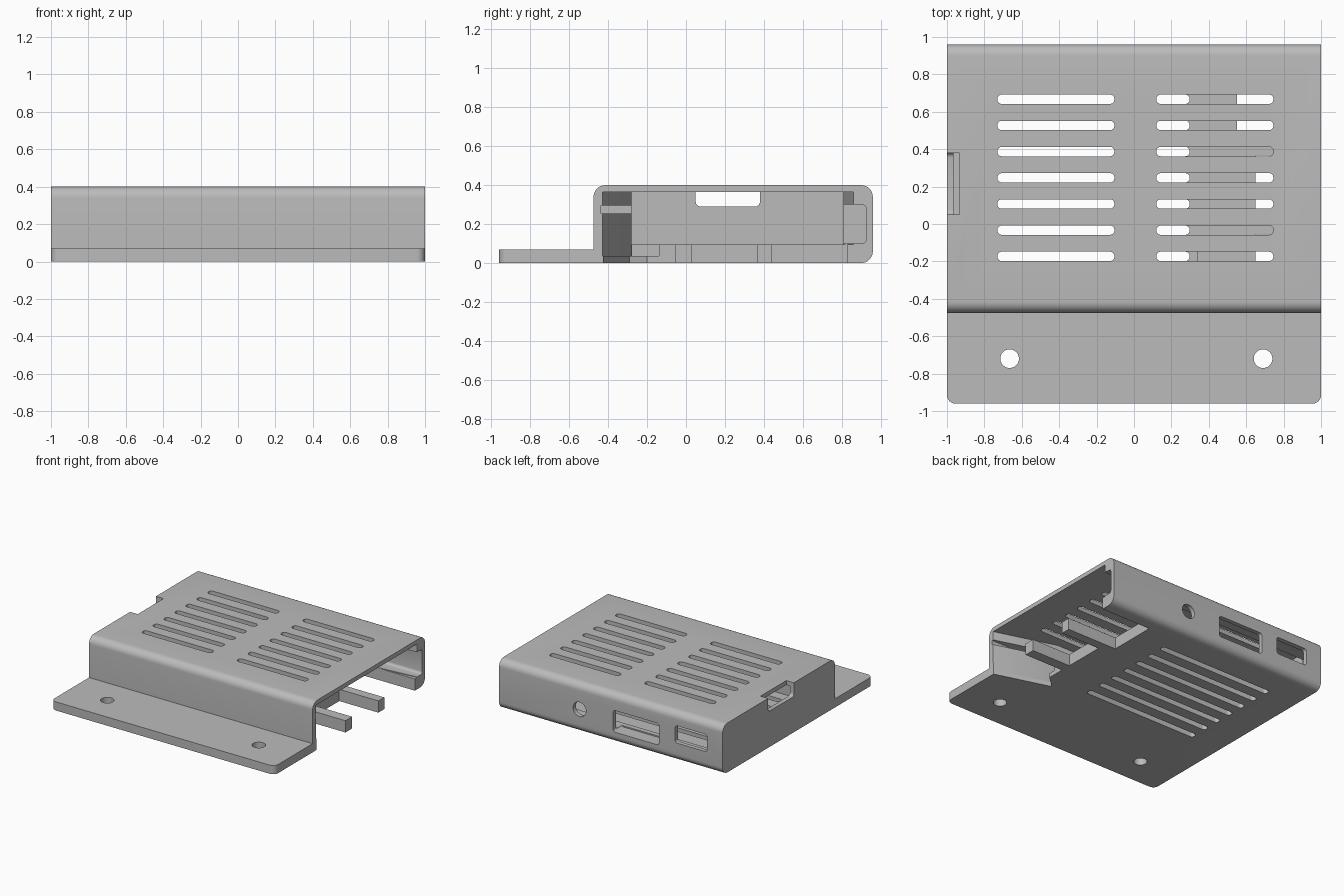
import bpy, bmesh, math

if "Cube" in bpy.data.objects:
    bpy.data.objects.remove(bpy.data.objects["Cube"])

grey = bpy.data.materials.new("plain grey")
grey.diffuse_color = (0.5, 0.5, 0.5, 1)
grey.use_nodes = True
grey.node_tree.nodes["Principled BSDF"].inputs["Base Color"].default_value = grey.diffuse_color


def arc(cx, cy, r, start, end, n=8):
    return [(cx + r * math.cos(math.radians(start + (end - start) * i / n)),
             cy + r * math.sin(math.radians(start + (end - start) * i / n))) for i in range(n + 1)]


def rounded(a0, a1, b0, b1, r, n=4):
    return (arc(a0 + r, b0 + r, r, 180, 270, n) + arc(a1 - r, b0 + r, r, 270, 360, n)
            + arc(a1 - r, b1 - r, r, 0, 90, n) + arc(a0 + r, b1 - r, r, 90, 180, n))


def prisms(name, parts):
    """Object made of extruded outlines: (outline, axis, low, high)."""
    bm = bmesh.new()
    for pts, axis, lo, hi in parts:
        def at(p, t):
            return {"x": (t, p[0], p[1]), "y": (p[0], t, p[1]), "z": (p[0], p[1], t)}[axis]
        a = [bm.verts.new(at(p, lo)) for p in pts]
        b = [bm.verts.new(at(p, hi)) for p in pts]
        bm.faces.new(a)
        bm.faces.new(b[::-1])
        for i in range(len(pts)):
            j = (i + 1) % len(pts)
            bm.faces.new((a[i], b[i], b[j], a[j]))
    bmesh.ops.recalc_face_normals(bm, faces=bm.faces)
    me = bpy.data.meshes.new(name)
    bm.to_mesh(me)
    bm.free()
    ob = bpy.data.objects.new(name, me)
    bpy.context.collection.objects.link(ob)
    me.materials.append(grey)
    return ob


# Case body and mounting flange share one profile along x
r = 0.06
profile = ([(-0.96, 0)] + arc(0.9, r, r, -90, 0) + arc(0.9, 0.34, r, 0, 90)
           + arc(-0.415, 0.34, r, 90, 180) + [(-0.475, 0.07), (-0.96, 0.07)])
case = prisms("case", [(profile, "x", -1, 1)])

# Round the two outer corners of the flange
bm = bmesh.new()
bm.from_mesh(case.data)
edges = [e for e in bm.edges if all(v.co.y < -0.95 for v in e.verts)
         and abs(e.verts[0].co.x - e.verts[1].co.x) < 0.01]
bmesh.ops.bevel(bm, geom=edges, offset=0.045, segments=6, profile=0.5, affect='EDGES')
bm.to_mesh(case.data)
bm.free()

cutters = []


def cut(name, *parts):
    ob = prisms(name, parts)
    ob.hide_render = True
    mod = case.modifiers.new(name, 'BOOLEAN')
    mod.operation = 'DIFFERENCE'
    mod.solver = 'EXACT'
    mod.object = ob
    cutters.append(ob)


# Inner space, flared at the open end
cut("cavity", ([(-0.965, -0.28), (0.5, -0.28), (1.1, -0.46), (1.1, 0.87),
                (0.5, 0.81), (-0.965, 0.81)], "z", 0.095, 0.365))
cut("back_pocket", (rounded(0.7, 0.925, 0.1, 0.3, 0.02), "x", -0.95, 1.1))
cut("board_groove", (rounded(-0.44, -0.2, 0.255, 0.295, 0.005), "x", -0.93, 1.1))
cut("floor_relief", ([(0.34, -0.14), (0.34, -0.278), (0.5, -0.278), (1.1, -0.458),
                      (1.1, -0.14)], "z", 0.035, 0.12))

# Open bays that leave two fingers of floor
cut("floor_bays",
    ([(0.65, -0.055), (0.65, -0.2), (0.55, -0.29), (1.1, -0.455), (1.1, -0.055)], "z", -0.1, 0.15),
    ([(0.65, 0.03), (1.1, 0.03), (1.1, 0.365), (0.65, 0.365)], "z", -0.1, 0.15),
    ([(0.55, 0.44), (1.1, 0.44), (1.1, 0.83), (0.55, 0.83)], "z", -0.1, 0.15))

# Vent slots in the top and the floor
slots = []
for i in range(7):
    y = 0.667 - 0.14 * i
    for x0, x1, z0, z1 in ((-0.73, -0.105, 0.3, 0.5), (0.12, 0.745, 0.3, 0.5),
                           (-0.73, 0.297, -0.1, 0.15)):
        slots.append((rounded(x0, x1, y - 0.025, y + 0.025, 0.022), "z", z0, z1))
cut("vent_slots", *slots)

# Screw holes, back ports and the notch in the closed end
cut("screw_holes", *[(arc(x, -0.72, 0.05, 0, 345, 23), "z", -0.1, 0.2) for x in (-0.665, 0.69)])
cut("back_ports",
    (arc(0.28, 0.19, 0.058, 0, 345, 23), "y", 0.85, 1.1),
    (rounded(-0.43, -0.02, 0.09, 0.265, 0.02), "y", 0.85, 1.1),
    (rounded(-0.86, -0.575, 0.15, 0.29, 0.02), "y", 0.85, 1.1))
cut("end_notch", (rounded(0.05, 0.38, 0.29, 0.6, 0.025), "x", -1.1, -0.932))

# Bake the cuts and drop the cutters
dg = bpy.context.evaluated_depsgraph_get()
dg.update()
baked = bpy.data.meshes.new_from_object(case.evaluated_get(dg))
case.modifiers.clear()
case.data = baked
for ob in cutters:
    bpy.data.objects.remove(ob)
bpy.context.view_layer.objects.active = case
case.select_set(True)
bpy.ops.object.shade_smooth_by_angle(angle=math.radians(30))
